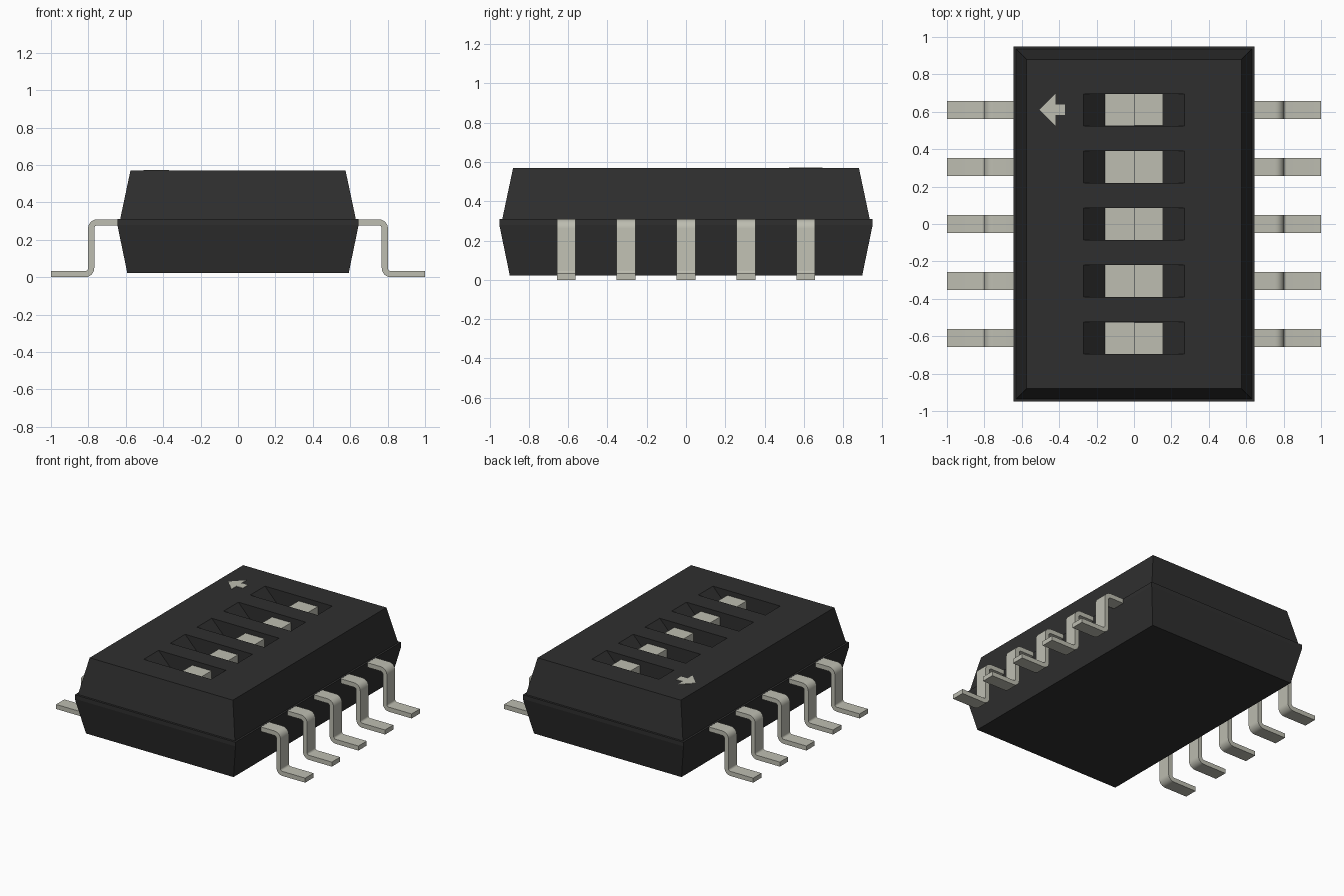
import bpy, bmesh, math
from mathutils import Vector

if "Cube" in bpy.data.objects:
    bpy.data.objects.remove(bpy.data.objects["Cube"], do_unlink=True)


def material(name, rgb):
    m = bpy.data.materials.new(name)
    m.use_nodes = True
    m.diffuse_color = (*rgb, 1)
    m.node_tree.nodes["Principled BSDF"].inputs["Base Color"].default_value = (*rgb, 1)
    return m


black = material("black plastic", (0.028, 0.028, 0.028))
pale = material("pale grey", (0.51, 0.51, 0.44))


def finish(bm, name, mat):
    bmesh.ops.recalc_face_normals(bm, faces=bm.faces)
    me = bpy.data.meshes.new(name)
    bm.to_mesh(me)
    bm.free()
    me.materials.append(mat)
    ob = bpy.data.objects.new(name, me)
    bpy.context.collection.objects.link(ob)
    return ob


def prism(name, outline, y, width, mat):
    """Extrude an x-z outline along y, centred on y."""
    bm = bmesh.new()
    face = bm.faces.new([bm.verts.new((x, y - width / 2, z)) for x, z in outline])
    ext = bmesh.ops.extrude_face_region(bm, geom=[face])
    verts = [v for v in ext["geom"] if isinstance(v, bmesh.types.BMVert)]
    bmesh.ops.translate(bm, verts=verts, vec=(0, width, 0))
    return finish(bm, name, mat)


TOP = 0.57
FLOOR = TOP - 0.12
ROWS = [0.305 * i for i in range(-2, 3)]

# Housing: stacked rectangular sections with a thin parting flange
bm = bmesh.new()
rings = []
for hx, hy, z in [(0.592, 0.897, 0.023), (0.645, 0.95, 0.28), (0.645, 0.95, 0.31),
                  (0.63, 0.935, 0.31), (0.575, 0.88, TOP)]:
    rings.append([bm.verts.new((sx * hx, sy * hy, z))
                  for sx, sy in ((-1, -1), (1, -1), (1, 1), (-1, 1))])
for a, b in zip(rings, rings[1:]):
    for i in range(4):
        j = (i + 1) % 4
        bm.faces.new((a[i], a[j], b[j], b[i]))
bm.faces.new(rings[0])
bm.faces.new(rings[-1])
housing = finish(bm, "housing", black)

# Slots with ramped ends, cut from the top
above = 0.05
run = 0.115 * above / 0.12
slot = [(-0.27 - run, TOP + above), (-0.155, FLOOR), (0.155, FLOOR), (0.27 + run, TOP + above)]
for i, y in enumerate(ROWS):
    cutter = prism(f"slot_cutter_{i + 1}", slot, y, 0.17, black)
    cutter.hide_render = True
    cutter.hide_set(True)
    cut = housing.modifiers.new("slot", 'BOOLEAN')
    cut.operation = 'DIFFERENCE'
    cut.solver = 'EXACT'
    cut.object = cutter

# Apply the cuts and drop the cutters
bpy.context.view_layer.update()
cut_mesh = bpy.data.meshes.new_from_object(
    housing.evaluated_get(bpy.context.evaluated_depsgraph_get()))
housing.modifiers.clear()
housing.data = cut_mesh
for ob in [o for o in bpy.data.objects if o.name.startswith("slot_cutter")]:
    bpy.data.objects.remove(ob, do_unlink=True)

# Sliders: low base on the slot floor with a raised knob on one half
low, high = FLOOR + 0.004, TOP - 0.035
slider = [(-0.154, FLOOR - 0.02), (0.154, FLOOR - 0.02), (0.154, high),
          (0, high), (0, low), (-0.154, low)]
for i, y in enumerate(ROWS):
    prism(f"slider_{i + 1}", slider, y, 0.169, pale)


def lead_outline(side):
    """Bent strip outline: out of the housing, down, then out to the foot."""
    r, half, steps = 0.032, 0.0165, 6
    x, hi, lo = 0.785, 0.293, half
    line = [(Vector((0.6, hi)), 0.0)]
    for k in range(steps + 1):
        a = math.pi / 2 * k / steps
        line.append((Vector((x - r + r * math.sin(a), hi - r + r * math.cos(a))), -a))
    for k in range(steps + 1):
        a = math.pi / 2 * (1 - k / steps)
        line.append((Vector((x + r - r * math.sin(a), lo + r - r * math.cos(a))), -a))
    line.append((Vector((1.0, lo)), 0.0))
    offs = [Vector((-math.sin(a), math.cos(a))) * half for _, a in line]
    pts = [p + o for (p, _), o in zip(line, offs)]
    pts += [p - o for (p, _), o in reversed(list(zip(line, offs)))]
    return [(side * p.x, p.y) for p in pts]


# Leads on both long sides
for label, side in (("left", 1), ("right", -1)):
    for i, y in enumerate(ROWS):
        lead = prism(f"{label}_lead_{i + 1}", lead_outline(side), y, 0.095, pale)
        bpy.ops.object.select_all(action='DESELECT')
        lead.select_set(True)
        bpy.context.view_layer.objects.active = lead
        bpy.ops.object.shade_smooth_by_angle(angle=math.radians(30))

# Direction arrow plate on the top face
bm = bmesh.new()
arrow = [(-0.505, 0), (-0.42, -0.085), (-0.42, -0.028), (-0.368, -0.028),
         (-0.368, 0.028), (-0.42, 0.028), (-0.42, 0.085)]
face = bm.faces.new([bm.verts.new((x, y + ROWS[-1], TOP - 0.002)) for x, y in arrow])
ext = bmesh.ops.extrude_face_region(bm, geom=[face])
bmesh.ops.translate(bm, verts=[v for v in ext["geom"] if isinstance(v, bmesh.types.BMVert)],
                    vec=(0, 0, 0.005))
finish(bm, "direction_arrow", pale)
